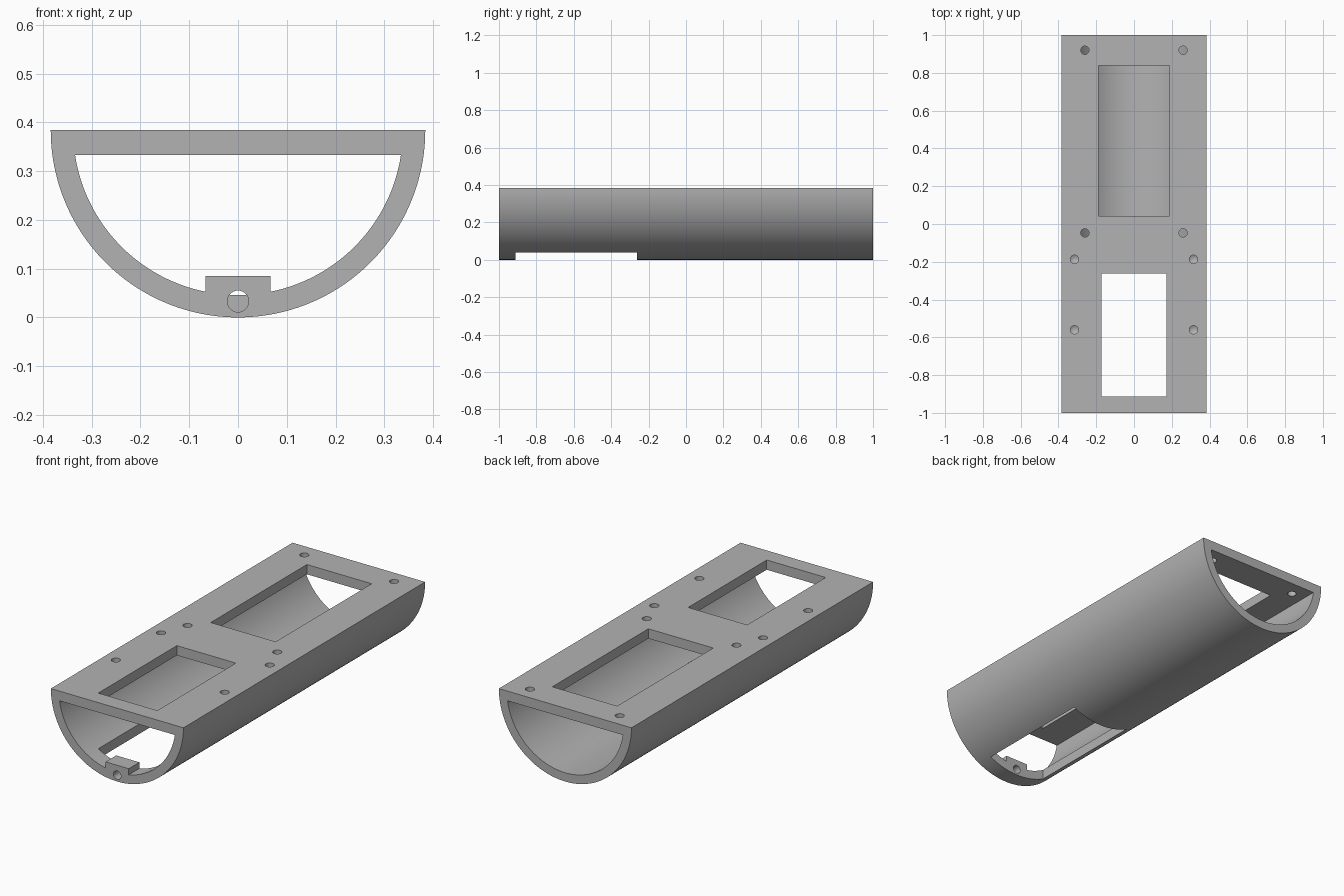
import bpy, bmesh, math
from mathutils import Matrix, Vector

cube = bpy.data.objects.get("Cube")
if cube:
    bpy.data.objects.remove(cube, do_unlink=True)

R_OUT, R_IN = 0.384, 0.338    # shell radii
TOP, CEILING = 0.384, 0.333   # top and underside of the flat plate

grey = bpy.data.materials.new("plain grey")
grey.use_nodes = True
colour = (0.45, 0.45, 0.45, 1)
grey.diffuse_color = colour
grey.node_tree.nodes["Principled BSDF"].inputs["Base Color"].default_value = colour


def make_object(name, bm):
    bmesh.ops.recalc_face_normals(bm, faces=bm.faces)
    mesh = bpy.data.meshes.new(name)
    bm.to_mesh(mesh)
    bm.free()
    mesh.materials.append(grey)
    obj = bpy.data.objects.new(name, mesh)
    bpy.context.scene.collection.objects.link(obj)
    return obj


def half_round(name, radius, chord_z, y0, y1, steps=96):
    """Extruded circular segment hanging below a flat chord."""
    start = math.asin((TOP - chord_z) / radius)
    bm = bmesh.new()
    ring = []
    for i in range(steps + 1):
        a = start + (math.pi - 2 * start) * i / steps
        ring.append(bm.verts.new((radius * math.cos(a), y0, TOP - radius * math.sin(a))))
    face = bm.faces.new(ring)
    out = bmesh.ops.extrude_face_region(bm, geom=[face])
    moved = [v for v in out["geom"] if isinstance(v, bmesh.types.BMVert)]
    bmesh.ops.translate(bm, verts=moved, vec=(0, y1 - y0, 0))
    return make_object(name, bm)


def box(name, half_x, y0, y1, z0, z1):
    bm = bmesh.new()
    size = Matrix.Diagonal((2 * half_x, y1 - y0, z1 - z0, 1))
    place = Matrix.Translation((0, (y0 + y1) / 2, (z0 + z1) / 2))
    bmesh.ops.create_cube(bm, size=1, matrix=place @ size)
    return make_object(name, bm)


def drill(name, centre, radius, depth, tip=None, axis="Z"):
    """Cylinder cutter, optionally with a cone tip pointing down."""
    bm = bmesh.new()
    turn = Matrix.Rotation(math.pi / 2, 4, "X") if axis == "Y" else Matrix()
    out = bmesh.ops.create_cone(bm, cap_ends=True, segments=32, radius1=radius, radius2=radius,
                                depth=depth, matrix=Matrix.Translation(centre) @ turn)
    if tip:
        bottom = min(bm.faces, key=lambda f: f.calc_center_median().z)
        point = bmesh.ops.poke(bm, faces=[bottom])["verts"][0]
        point.co.z -= tip
    return make_object(name, bm)


def combine(target, tool, operation="DIFFERENCE"):
    """Apply a boolean and discard the tool."""
    mod = target.modifiers.new("cut", "BOOLEAN")
    mod.operation, mod.solver, mod.object = operation, "EXACT", tool
    bpy.context.view_layer.update()
    evaluated = target.evaluated_get(bpy.context.evaluated_depsgraph_get())
    mesh = bpy.data.meshes.new_from_object(evaluated)
    target.modifiers.clear()
    target.data = mesh
    bpy.data.objects.remove(tool, do_unlink=True)


# Hollow half-round body with a flat plate on top
body = half_round("half_round_housing", R_OUT, TOP, -1, 1)
combine(body, half_round("bore", R_IN, CEILING, -1.1, 1.1))

# Front window, cut straight through plate and shell
combine(body, box("front_window", 0.171, -0.912, -0.262, -0.1, 0.5))
# Rear window, cut through the plate only
combine(body, box("rear_window", 0.188, 0.043, 0.838, 0.3, 0.5))

# Small block inside the front lip, with a cable hole along the body
combine(body, box("lip_block", 0.067, -1, -0.912, 0.025, 0.085), "UNION")
combine(body, drill("cable_hole", (0, -0.95, 0.033), 0.022, 0.2, axis="Y"))

# Screw holes: through holes around the rear window, pointed blind holes by the front one
for side in (-1, 1):
    for y in (0.92, -0.047):
        combine(body, drill("through_hole", (side * 0.26, y, 0.37), 0.022, 0.1))
    for y in (-0.187, -0.56):
        combine(body, drill("blind_hole", (side * 0.315, y, 0.385), 0.022, 0.07, tip=0.013))

body.data.name = "half_round_housing"
bpy.context.view_layer.objects.active = body
body.select_set(True)
bpy.ops.object.shade_smooth_by_angle(angle=math.radians(30))
